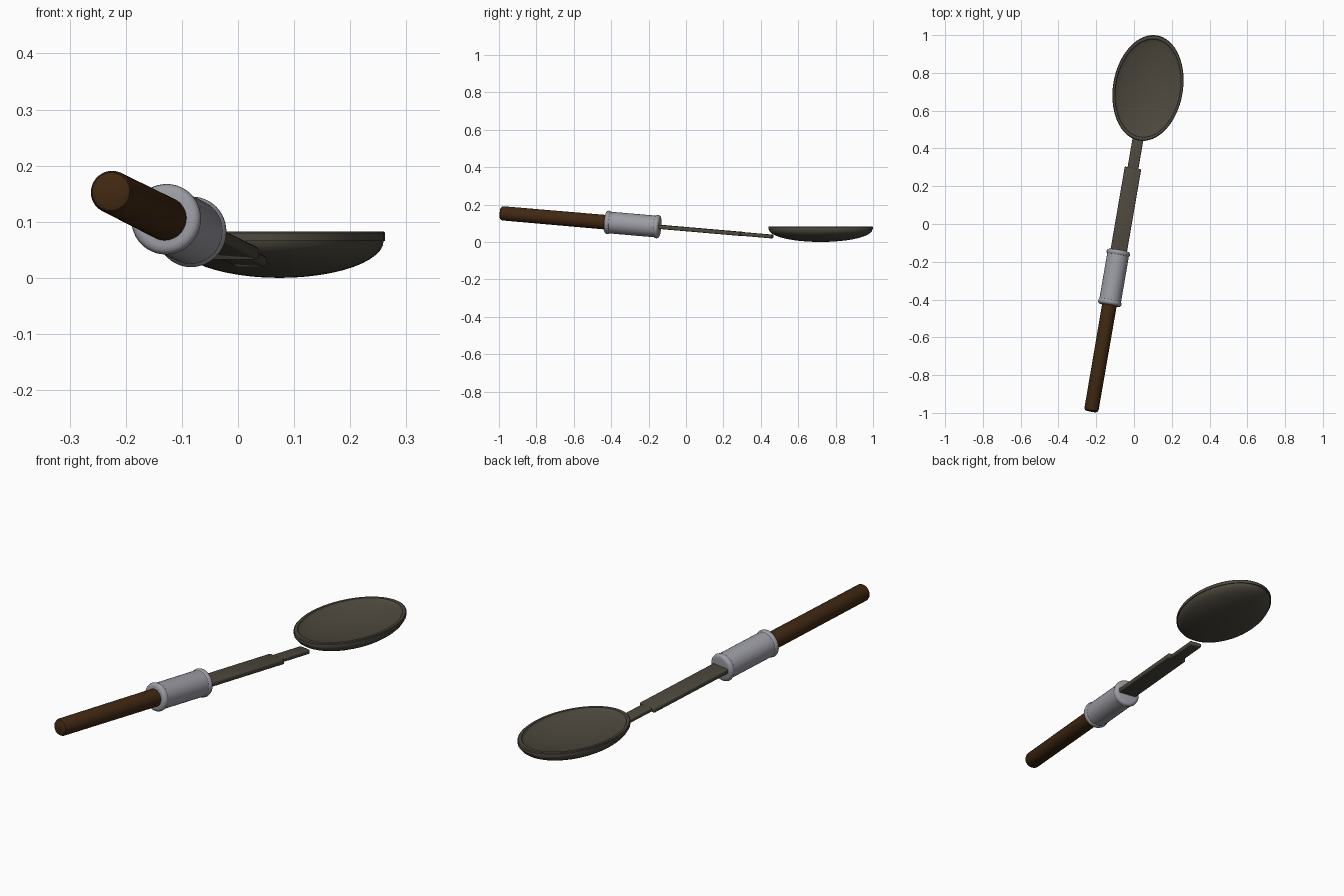
import bpy, bmesh, math
from mathutils import Matrix, Vector

if "Cube" in bpy.data.objects:
    bpy.data.objects.remove(bpy.data.objects["Cube"])


def material(name, rgb):
    m = bpy.data.materials.new(name)
    m.diffuse_color = (*rgb, 1)
    m.use_nodes = True
    m.node_tree.nodes["Principled BSDF"].inputs["Base Color"].default_value = m.diffuse_color
    return m


iron = material("dark_iron", (0.074, 0.065, 0.047))
steel = material("grey_steel", (0.33, 0.33, 0.37))
wood = material("dark_wood", (0.052, 0.021, 0.006))

# Handle frame: local z runs from the grip end to the tip, local y is up
start = Vector((-0.227, -0.992, 0.154))
axis = Vector((0.172, 1.0, -0.086)).normalized()
side = axis.cross(Vector((0, 0, 1))).normalized()
up = side.cross(axis)
frame = Matrix.Translation(start) @ Matrix((side, up, axis)).transposed().to_4x4()


def finish(name, bm, mat, matrix, angle=35):
    bmesh.ops.recalc_face_normals(bm, faces=bm.faces)
    bm.transform(matrix)
    bmesh.ops.recalc_face_normals(bm, faces=bm.faces)
    mesh = bpy.data.meshes.new(name)
    bm.to_mesh(mesh)
    bm.free()
    mesh.materials.append(mat)
    ob = bpy.data.objects.new(name, mesh)
    bpy.context.collection.objects.link(ob)
    bpy.ops.object.select_all(action='DESELECT')
    ob.select_set(True)
    bpy.context.view_layer.objects.active = ob
    bpy.ops.object.shade_smooth_by_angle(angle=math.radians(angle))
    return ob


def lathe(name, profile, mat, matrix, n=48):
    """Spin (radius, height) points about local z; end points lie on the axis."""
    bm = bmesh.new()
    verts = [bm.verts.new((r, 0, z)) for r, z in profile]
    edges = [bm.edges.new(p) for p in zip(verts, verts[1:])]
    bmesh.ops.spin(bm, geom=verts + edges, cent=(0, 0, 0), axis=(0, 0, 1),
                   angle=math.tau, steps=n, use_merge=True)
    bmesh.ops.remove_doubles(bm, verts=bm.verts, dist=1e-6)
    return finish(name, bm, mat, matrix)


def bar(name, width, thick, s0, s1, bevel):
    """Flat bar along the handle axis with softened edges."""
    bm = bmesh.new()
    bmesh.ops.create_cube(bm, size=1)
    bmesh.ops.scale(bm, vec=(width, thick, s1 - s0), verts=bm.verts)
    bmesh.ops.translate(bm, vec=(0, 0, (s0 + s1) / 2), verts=bm.verts)
    bmesh.ops.bevel(bm, geom=bm.edges[:], offset=bevel, segments=3,
                    profile=0.5, affect='EDGES')
    return finish(name, bm, iron, frame)


# Wooden grip with a rounded butt
lathe("grip", [(0, 0), (0.027, 0), (0.034, 0.004), (0.038, 0.013),
               (0.039, 0.6), (0, 0.6)], wood, frame)

# Metal collar with a rounded lip at each end
lip = [(0.048, 0), (0.056, 0.002), (0.061, 0.007), (0.063, 0.014),
       (0.061, 0.022), (0.058, 0.026)]
c0, c1 = 0.572, 0.868
lathe("collar", [(0, c0)] + [(r, c0 + d) for r, d in lip]
      + [(r, c1 - d) for r, d in reversed(lip)] + [(0, c1)], steel, frame)

# Flat neck and its narrower tip
bar("neck", 0.088, 0.022, 0.85, 1.312, 0.005)
bar("neck_tip", 0.058, 0.020, 1.25, 1.482, 0.006)

# Oval bowl: rounded underside, upright rim, shallow hollow
steps = 12
under = [(0.985 * math.sin(t), 0.002 + 0.066 * (1 - math.cos(t)))
         for t in (math.pi / 2 * i / steps for i in range(steps + 1))]
rim = [(1.0, 0.068), (1.0, 0.082), (0.985, 0.085), (0.93, 0.085), (0.915, 0.078)]
hollow = [(0.9 * k / 8, 0.046 + 0.030 * (k / 8) ** 2) for k in range(8, -1, -1)]
oval = (Matrix.Translation((0.074, 0.72, -0.002))
        @ Matrix.Rotation(-math.radians(9.8), 4, 'Z')
        @ Matrix.Diagonal((0.185, 0.2825, 1, 1)))
lathe("bowl", under + rim + hollow, iron, oval, 64)
